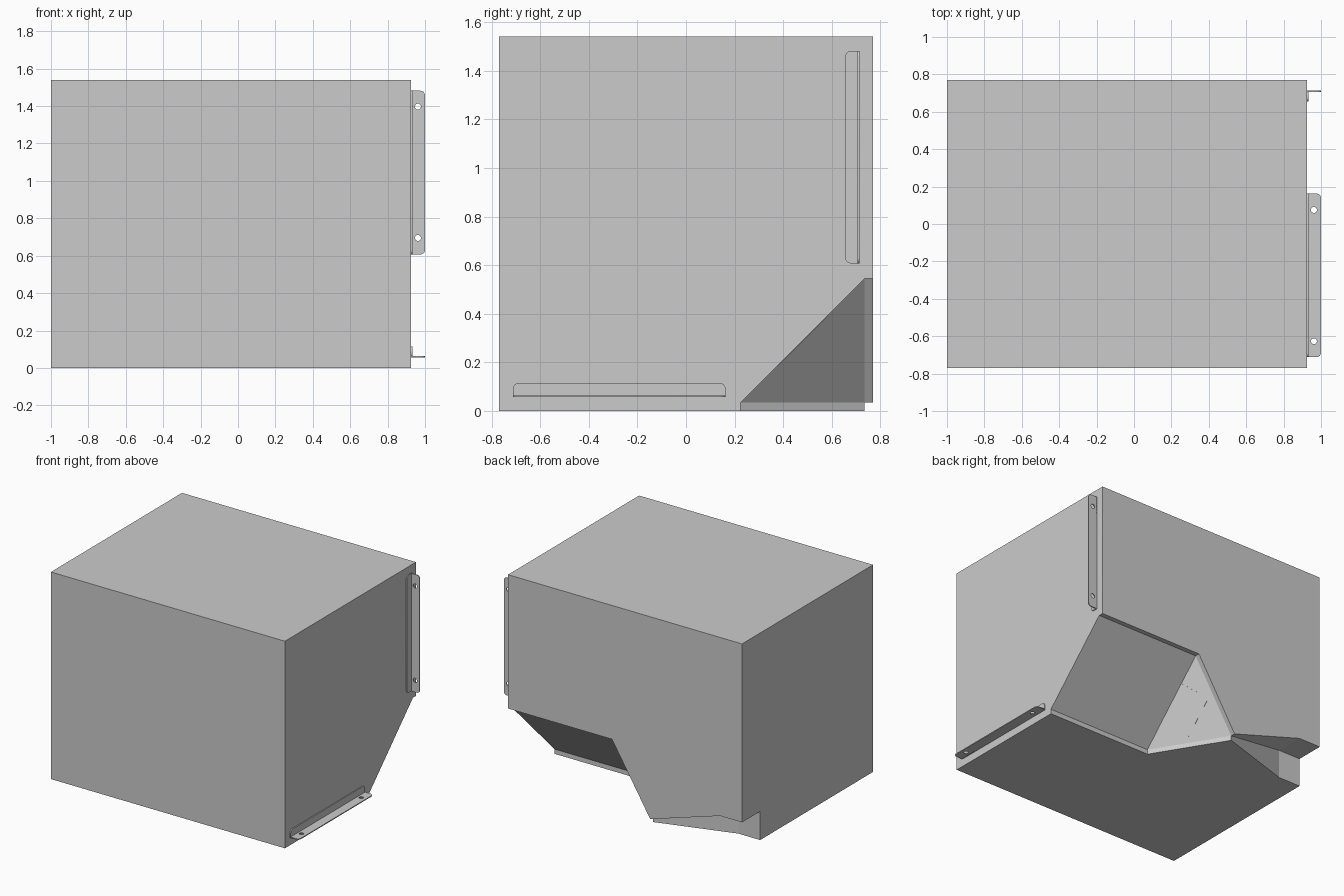
import bpy, bmesh, math
from mathutils import Matrix, Vector

if "Cube" in bpy.data.objects:
    bpy.data.objects.remove(bpy.data.objects["Cube"])

H = 0.77          # half width of the square cross-section
TOP = 1.54


def finish(name, bm):
    bmesh.ops.recalc_face_normals(bm, faces=bm.faces[:])
    me = bpy.data.meshes.new(name)
    bm.to_mesh(me)
    bm.free()
    ob = bpy.data.objects.new(name, me)
    bpy.context.collection.objects.link(ob)
    return ob


# Housing: lofted sections whose lower back edge is cut away.
# far = reach of the cut along each face, near = step depth of the cut.
def section(x, far, near):
    yz = [(H, far), (H - near, far), (H - far, near), (H - far, 0),
          (-H, 0), (-H, TOP), (H, TOP)]
    return [Vector((x, y, z)) for y, z in yz]


sections = [(0.925, 0.545, 0.035), (0.07, 0.545, 0.035), (-0.245, 0.035, 0.035),
            (-0.82, 0.213, 0.213), (-1.0, 0.213, 0.213)]
bm = bmesh.new()
rings = [[bm.verts.new(p) for p in section(*s)] for s in sections]
for a, b in zip(rings, rings[1:]):
    for i in range(len(a)):
        j = (i + 1) % len(a)
        bm.faces.new((a[i], a[j], b[j], b[i]))
bm.faces.new(rings[0])
bm.faces.new(rings[-1])
bmesh.ops.remove_doubles(bm, verts=bm.verts[:], dist=0.0005)
bmesh.ops.dissolve_limit(bm, angle_limit=0.01, verts=bm.verts[:], edges=bm.edges[:])
finish("housing", bm)

# Flush panel on the sloping triangular end of the cut
bm = bmesh.new()
base_mid, apex = Vector((0.07, 0.48, 0.29)), Vector((-0.245, 0.735, 0.035))
side = Vector((0, 1, 1)).normalized() * 0.148
reach = (apex - base_mid) * 0.45
lift = side.cross(reach).normalized() * 0.002
if lift.x < 0:
    lift = -lift
corners = [base_mid - side, base_mid + side, base_mid + side + reach, base_mid - side + reach]
low = [bm.verts.new(c) for c in corners]
high = [bm.verts.new(c + lift) for c in corners]
bm.faces.new(low)
bm.faces.new(high)
for i in range(4):
    bm.faces.new((low[i], low[i - 1], high[i - 1], high[i]))
finish("slope_panel", bm)


# Bracket plates: filled 2D outline with rounded outer corners and screw holes
def plate_bmesh(width, length, radius, thick, holes):
    outline = [(0, 0), (0, length)]
    for cy, start in ((length - radius, 90), (radius, 0)):
        for k in range(5):
            t = math.radians(start - k * 22.5)
            outline.append((width - radius + radius * math.cos(t), cy + radius * math.sin(t)))
    loops = [outline]
    for hx, hy in holes:
        loops.append([(hx + 0.016 * math.cos(k * math.pi / 12),
                       hy + 0.016 * math.sin(k * math.pi / 12)) for k in range(24)])
    cu = bpy.data.curves.new("outline", 'CURVE')
    cu.dimensions, cu.fill_mode, cu.extrude = '2D', 'BOTH', thick / 2
    for pts in loops:
        sp = cu.splines.new('POLY')
        sp.points.add(len(pts) - 1)
        sp.use_cyclic_u = True
        for p, (x, y) in zip(sp.points, pts):
            p.co = (x, y, 0, 1)
    ob = bpy.data.objects.new("outline", cu)
    bpy.context.collection.objects.link(ob)
    dg = bpy.context.evaluated_depsgraph_get()
    me = bpy.data.meshes.new_from_object(ob.evaluated_get(dg))
    bpy.data.objects.remove(ob)
    out = bmesh.new()
    out.from_mesh(me)
    bmesh.ops.remove_doubles(out, verts=out.verts[:], dist=0.00005)
    return out


# swap maps the upright bracket onto the lower one, mirrored across the cut
swap = Matrix(((1, 0, 0, 0), (0, 0, -1, H), (0, -1, 0, H), (0, 0, 0, 1)))
T = 0.007
# local plate axes -> world axes for the upright bracket
flange_mat = Matrix(((1, 0, 0, 0.926), (0, 0, 1, 0.713 - T / 2), (0, 1, 0, 0.607), (0, 0, 0, 1)))
foot_mat = Matrix(((0, 0, 1, 0.925 + T / 2), (-1, 0, 0, 0.713), (0, 1, 0, 0.607), (0, 0, 0, 1)))
parts = [("flange", 0.074, [(0.036, 0.088), (0.036, 0.79)], flange_mat),
         ("foot", 0.058, [], foot_mat)]
for prefix, mat in (("upright_bracket", Matrix.Identity(4)), ("lower_bracket", swap)):
    for part, width, holes, place in parts:
        bm = plate_bmesh(width, 0.875, 0.024, T, holes)
        bmesh.ops.transform(bm, matrix=mat @ place, verts=bm.verts[:])
        finish(prefix + "_" + part, bm)
